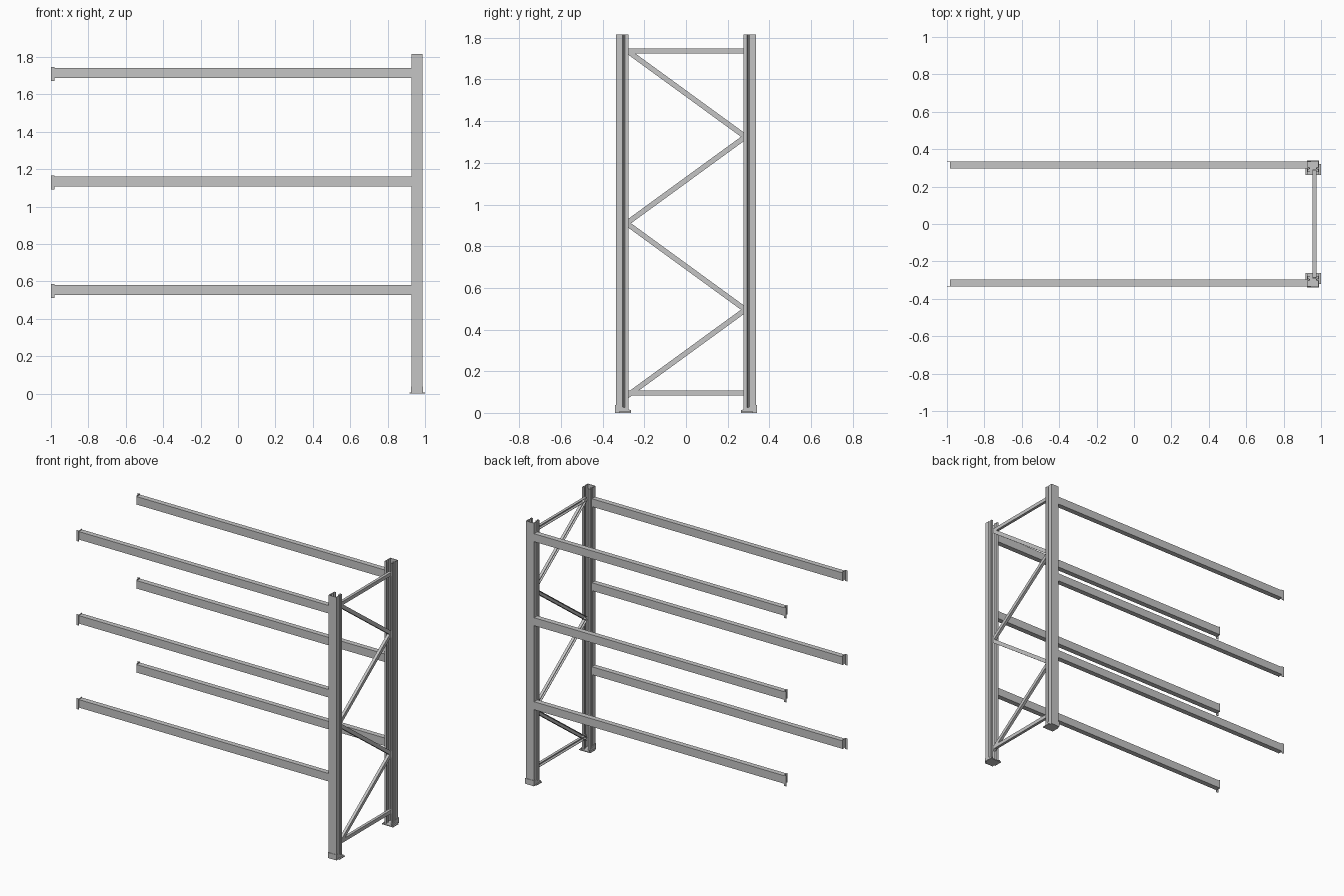
import bpy
import bmesh
from mathutils import Matrix, Vector

cube = bpy.data.objects.get("Cube")
if cube:
    bpy.data.objects.remove(cube, do_unlink=True)

steel = bpy.data.materials.new("light_grey_steel")
steel.use_nodes = True
GREY = (0.56, 0.56, 0.56, 1)
steel.diffuse_color = GREY
steel.node_tree.nodes["Principled BSDF"].inputs["Base Color"].default_value = GREY

POST_X = 0.957
POST_H = 1.815
SIDES = (("front", -1), ("back", 1))


def finish(bm, name):
    bmesh.ops.recalc_face_normals(bm, faces=bm.faces[:])
    mesh = bpy.data.meshes.new(name)
    bm.to_mesh(mesh)
    bm.free()
    mesh.materials.append(steel)
    obj = bpy.data.objects.new(name, mesh)
    bpy.context.collection.objects.link(obj)
    return obj


def box(bm, x, y, z):
    """Add a box spanning the given (min, max) ranges."""
    spans = [sorted(r) for r in (x, y, z)]
    mid = Vector([sum(r) / 2 for r in spans])
    size = [r[1] - r[0] for r in spans]
    bmesh.ops.create_cube(bm, size=1, matrix=Matrix.Translation(mid) @ Matrix.Diagonal((*size, 1)))


def prism(bm, outline, offset):
    """Add a solid made by pushing a flat outline along an offset."""
    face = bm.faces.new([bm.verts.new(p) for p in outline])
    res = bmesh.ops.extrude_face_region(bm, geom=[face])
    moved = [v for v in res["geom"] if isinstance(v, bmesh.types.BMVert)]
    bmesh.ops.translate(bm, verts=moved, vec=offset)


def folded_section(name, path, start, end, across, up, thickness):
    """Sweep an open sheet-metal section from start to end."""
    bm = bmesh.new()
    rows = [[bm.verts.new(base + across * a + up * b) for a, b in path] for base in (start, end)]
    for i in range(len(path) - 1):
        bm.faces.new((rows[0][i], rows[0][i + 1], rows[1][i + 1], rows[1][i]))
    obj = finish(bm, name)
    mod = obj.modifiers.new("sheet_thickness", "SOLIDIFY")
    mod.thickness = thickness
    mod.offset = 0
    mod.use_even_offset = True


X = Vector((1, 0, 0))

# Uprights: folded section, open towards the middle of the frame
half = [(0.016, 0.279), (0.028, 0.279), (0.028, 0.291), (0.019, 0.296),
        (0.019, 0.300), (0.028, 0.305), (0.028, 0.335)]
section = half + [(-a, b) for a, b in reversed(half)]
for label, s in SIDES:
    folded_section(label + "_upright", section, Vector((POST_X, 0, 0.004)),
                   Vector((POST_X, 0, POST_H)), X, Vector((0, s, 0)), 0.004)

# Feet: floor plate, outer plate and sloped side cheeks
for label, s in SIDES:
    bm = bmesh.new()
    box(bm, (0.916, 1.0), (s * 0.263, s * 0.322), (0, 0.006))
    box(bm, (POST_X - 0.033, POST_X + 0.033), (s * 0.263, s * 0.34), (0, 0.005))
    box(bm, (POST_X - 0.033, POST_X + 0.033), (s * 0.337, s * 0.34), (0, 0.038))
    for x in (POST_X - 0.033, POST_X + 0.030):
        cheek = [(0.263, 0), (0.34, 0), (0.34, 0.038), (0.325, 0.038), (0.263, 0.012)]
        prism(bm, [(x, s * y, z) for y, z in cheek], (0.003, 0, 0))
    finish(bm, label + "_foot")

# Bracing: two level channels and a zigzag of four diagonals
channel = [(-0.009, -0.011), (0.009, -0.011), (0.009, 0.011), (-0.009, 0.011)]


def brace(name, a, b):
    start, end = Vector((0.964, *a)), Vector((0.964, *b))
    up = (end - start).normalized().cross(X)
    folded_section(name, channel, start, end, X, up, 0.003)


for label, z in (("lower", 0.096), ("upper", 1.737)):
    brace(label + "_level_brace", (-0.285, z), (0.285, z))
zigzag = [(-0.285 if i % 2 == 0 else 0.285, 0.08 + i * 0.415) for i in range(5)]
for i in range(4):
    brace(f"diagonal_brace_{i + 1}", zigzag[i], zigzag[i + 1])

# Beams: box rails with an angle connector on each end
for level in range(3):
    z = 0.526 + level * 0.58
    for label, s in SIDES:
        bm = bmesh.new()
        box(bm, (-0.982, 0.929), (s * 0.298, s * 0.334), (z, z + 0.055))
        finish(bm, f"{label}_beam_{level + 1}")
        bm = bmesh.new()
        for end, out in ((-0.982, -1), (0.927, 1)):
            box(bm, (end, end + out * 0.003), (s * 0.298, s * 0.335), (z - 0.003, z + 0.06))
            box(bm, (end, end + out * 0.018), (s * 0.332, s * 0.335), (z - 0.014, z + 0.06))
        finish(bm, f"{label}_beam_connectors_{level + 1}")
